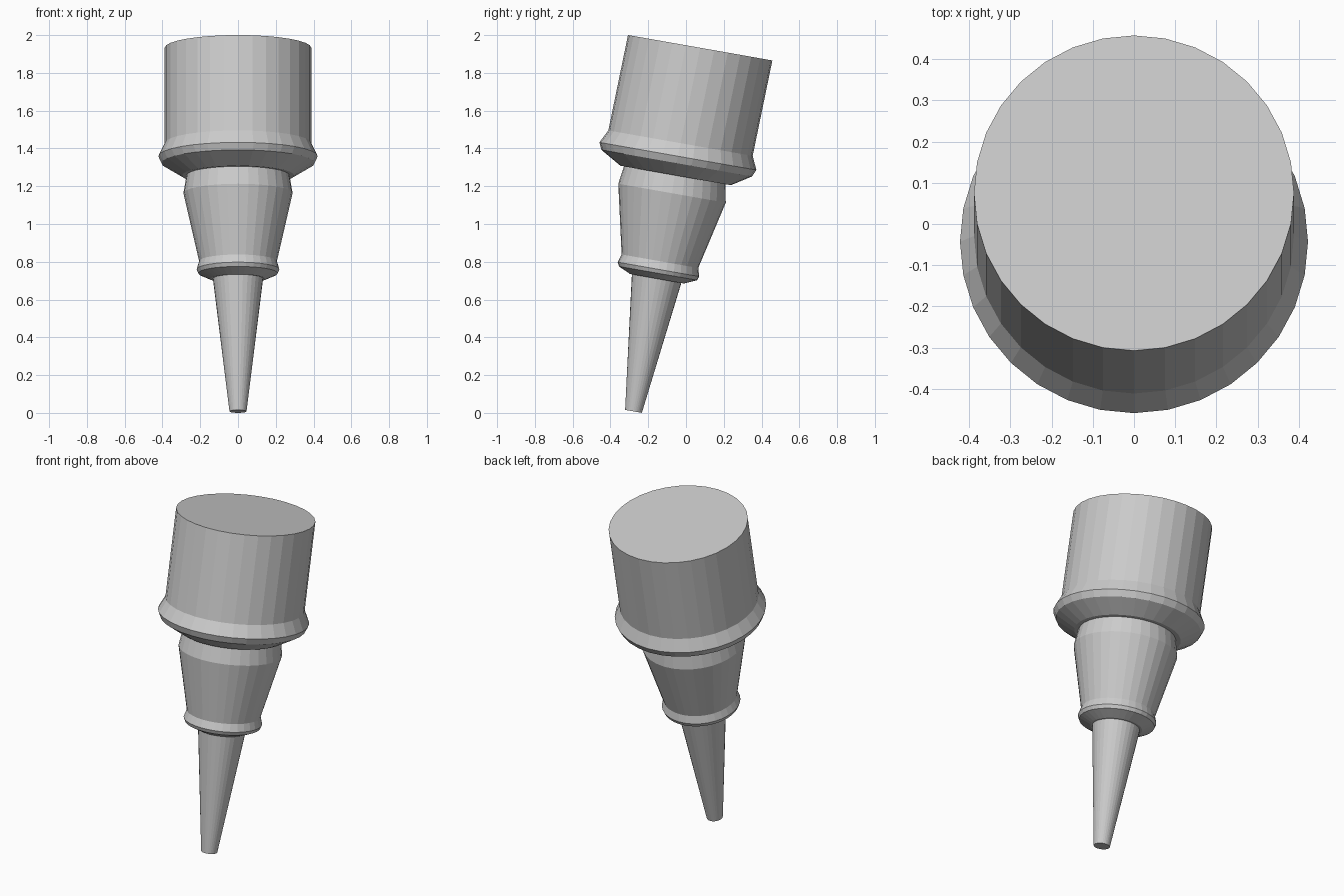
import bpy, bmesh
from math import sin, cos, pi, radians

if "Cube" in bpy.data.objects:
    bpy.data.objects.remove(bpy.data.objects["Cube"])

TILT = radians(10)
SIDES = 32


def loft(name, rings):
    """Closed body through tilted circles, each (centre y, centre z, radius), top to bottom."""
    bm = bmesh.new()
    loops = []
    for cy, cz, r in rings:
        loop = []
        for i in range(SIDES):
            a = 2 * pi * i / SIDES
            u = r * sin(a)
            loop.append(bm.verts.new((r * cos(a), cy + u * cos(TILT), cz - u * sin(TILT))))
        loops.append(loop)
    for a, b in zip(loops, loops[1:]):
        for i in range(SIDES):
            j = (i + 1) % SIDES
            bm.faces.new((a[i], b[i], b[j], a[j]))
    bm.faces.new(loops[0])
    bm.faces.new(loops[-1][::-1])
    bmesh.ops.recalc_face_normals(bm, faces=bm.faces)
    mesh = bpy.data.meshes.new(name)
    bm.to_mesh(mesh)
    bm.free()
    obj = bpy.data.objects.new(name, mesh)
    bpy.context.collection.objects.link(obj)
    return obj


# Wide upper barrel with its flared rim
loft("upper_barrel", [(0.075, 1.933, 0.388), (-0.029, 1.428, 0.388),
                      (-0.043, 1.359, 0.422), (-0.049, 1.322, 0.405),
                      (-0.055, 1.257, 0.297)])

# Tapered middle section with a small collar
loft("middle_section", [(-0.057, 1.27, 0.270), (-0.061, 1.25, 0.274),
                        (-0.074, 1.163, 0.289), (-0.138, 0.803, 0.206),
                        (-0.146, 0.760, 0.219), (-0.148, 0.739, 0.210),
                        (-0.153, 0.710, 0.145)])

# Slender tip
loft("tip", [(-0.154, 0.72, 0.134), (-0.278, 0.008, 0.045)])
